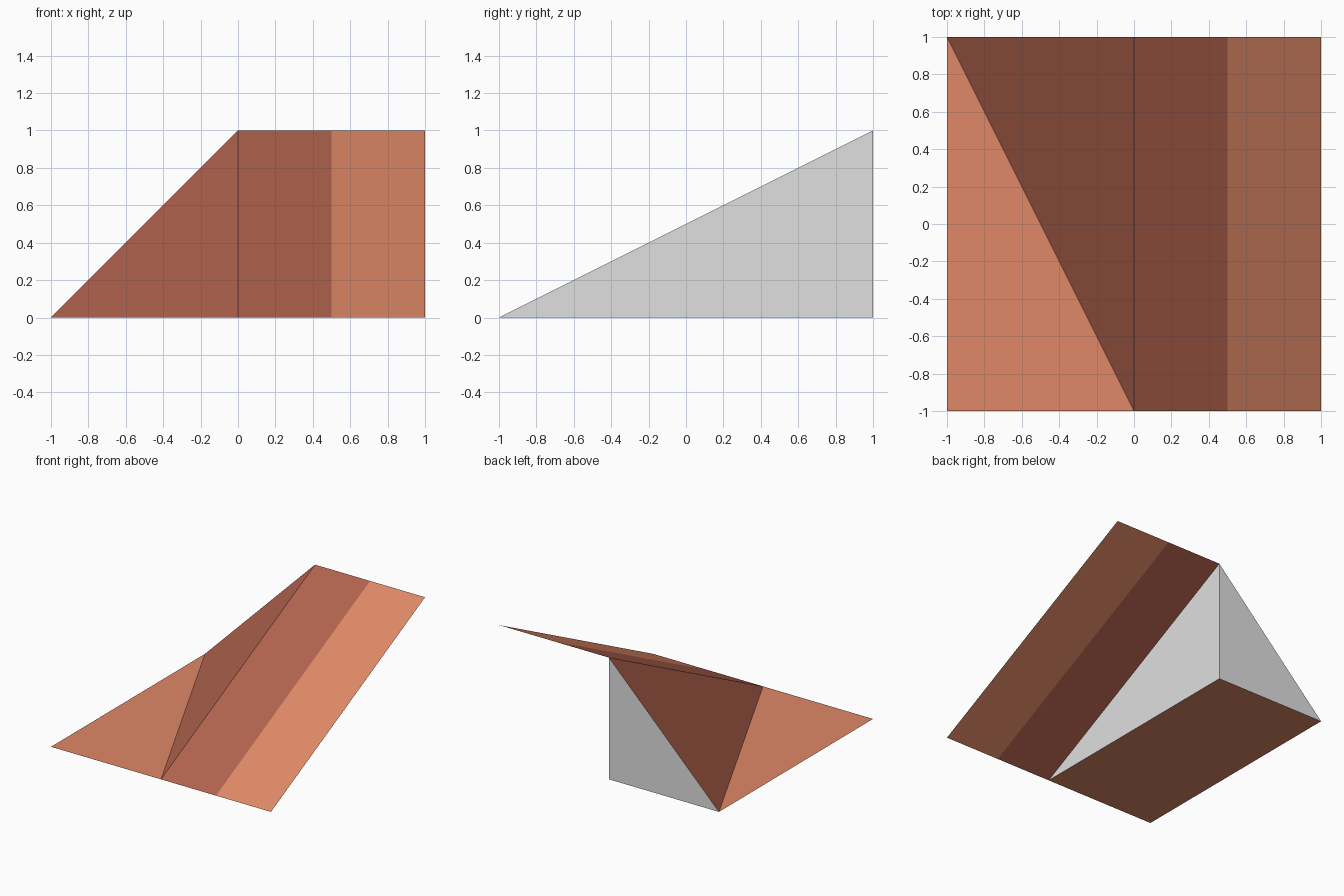
import bpy

if "Cube" in bpy.data.objects:
    bpy.data.objects.remove(bpy.data.objects["Cube"])


def material(name, rgb):
    m = bpy.data.materials.new(name)
    m.diffuse_color = (*rgb, 1.0)
    m.use_nodes = True
    m.node_tree.nodes["Principled BSDF"].inputs["Base Color"].default_value = m.diffuse_color
    return m


LIGHT = material("light terracotta", (0.745, 0.250, 0.136))
DARK = material("dark terracotta", (0.451, 0.127, 0.076))
GREY = material("light grey", (0.745, 0.745, 0.745))


def sheet(name, verts, faces, mats, slots):
    """Flat-faced object with one material slot per face."""
    me = bpy.data.meshes.new(name)
    me.from_pydata(verts, [], faces)
    for m in mats:
        me.materials.append(m)
    for poly, slot in zip(me.polygons, slots):
        poly.material_index = slot
    ob = bpy.data.objects.new(name, me)
    bpy.context.collection.objects.link(ob)
    return ob


# Flat ground panel on the left half
sheet("base_panel", [(-1, -1, 0), (0, -1, 0), (0, 1, 0), (-1, 1, 0)],
      [(0, 1, 2, 3)], [LIGHT], [0])

# Sloping roof panel on the right half, split into two colour strips
roof = [(x, y, (y + 1) / 2) for x in (0, 0.5, 1) for y in (-1, 1)]
sheet("roof_panel", roof, [(0, 2, 3, 1), (2, 4, 5, 3)], [DARK, LIGHT], [0, 1])

# Wedge joining the panels: dark slanted face, grey side and back
front, corner, left, peak = (0, -1, 0), (0, 1, 0), (-1, 1, 0), (0, 1, 1)
sheet("wedge", [front, corner, left, peak],
      [(0, 3, 2), (0, 1, 3), (1, 2, 3)], [DARK, GREY], [0, 1, 1])
